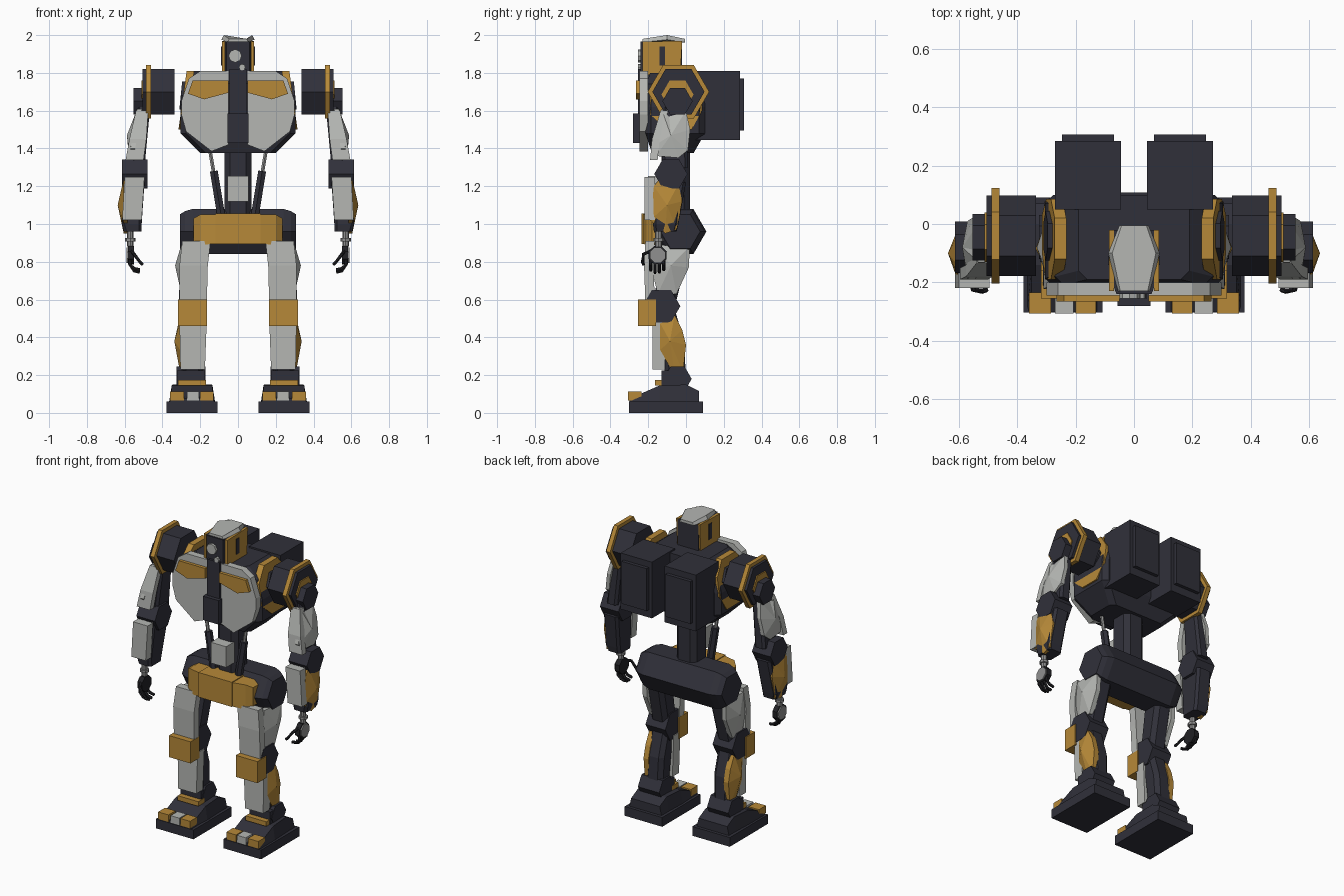
import bpy, bmesh, math
from mathutils import Vector

if "Cube" in bpy.data.objects:
    bpy.data.objects.remove(bpy.data.objects["Cube"])


def material(name, rgb):
    m = bpy.data.materials.new(name)
    m.diffuse_color = (*rgb, 1)
    m.use_nodes = True
    m.node_tree.nodes["Principled BSDF"].inputs["Base Color"].default_value = m.diffuse_color
    return m


DARK = material("dark metal", (0.030, 0.030, 0.042))
GOLD = material("gold paint", (0.47, 0.25, 0.040))
GREY = material("light grey paint", (0.46, 0.47, 0.45))
BLACK = material("black joints", (0.015, 0.015, 0.018))
STEEL = material("steel", (0.28, 0.28, 0.28))


def make(name, mat, verts, faces, mirror=False):
    bm = bmesh.new()
    vs = [bm.verts.new(v) for v in verts]
    for f in faces:
        bm.faces.new([vs[i] for i in f])
    bmesh.ops.recalc_face_normals(bm, faces=bm.faces)
    me = bpy.data.meshes.new(name)
    bm.to_mesh(me)
    bm.free()
    me.materials.append(mat)
    ob = bpy.data.objects.new(name, me)
    bpy.context.collection.objects.link(ob)
    if mirror:
        ob.modifiers.new("mirror", 'MIRROR').use_mirror_merge = False
    return ob


def loft(name, mat, rings, mirror=False):
    """Skin a list of equal-length rings and cap both ends."""
    n = len(rings[0])
    faces = [list(range(n)), [(len(rings) - 1) * n + i for i in range(n)]]
    for r in range(len(rings) - 1):
        for i in range(n):
            j = (i + 1) % n
            faces.append([r * n + i, r * n + j, (r + 1) * n + j, (r + 1) * n + i])
    return make(name, mat, [v for ring in rings for v in ring], faces, mirror)


def place(axis, p, t, lean=0, z0=0):
    if axis == 'x':
        return (t + lean * (p[1] - z0), p[0], p[1])
    return (p[0], t, p[1]) if axis == 'y' else (p[0], p[1], t)


def prism(name, mat, axis, poly, a, b, mirror=False, lean=0, z0=0):
    return loft(name, mat, [[place(axis, p, t, lean, z0) for p in poly] for t in (a, b)], mirror)


def box(name, mat, x, y, z, mirror=False):
    return prism(name, mat, 'z', [(x[0], y[0]), (x[1], y[0]), (x[1], y[1]), (x[0], y[1])], *z, mirror)


def ngon(c, r, n=6, turn=0):
    return [(c[0] + r * math.cos(turn + i * math.tau / n),
             c[1] + r * math.sin(turn + i * math.tau / n)) for i in range(n)]


def rod(name, mat, pts, r, mirror=True, n=6):
    rings = []
    for i, p in enumerate(pts):
        d = Vector(pts[min(i + 1, len(pts) - 1)]) - Vector(pts[max(i - 1, 0)])
        q = d.to_track_quat('Z', 'Y')
        rings.append([Vector(p) + q @ Vector((*c, 0)) for c in ngon((0, 0), r, n)])
    return loft(name, mat, rings, mirror)


def slabs(name, mat, sections, c=0.0, mirror=False):
    """Loft of chamfered rectangles: (z, x0, x1, y0, y1)."""
    rings = []
    for z, x0, x1, y0, y1 in sections:
        rings.append([(x0 + c, y0, z), (x1 - c, y0, z), (x1, y0 + c, z), (x1, y1 - c, z),
                      (x1 - c, y1, z), (x0 + c, y1, z), (x0, y1 - c, z), (x0, y0 + c, z)])
    return loft(name, mat, rings, mirror)


def shell(name, mat, outline, inner, rim, peak, lean=0, z0=0):
    """Faceted outer armour: outline in (y, z) rising to a peak point."""
    n = len(outline)
    vs = [place('x', p, t, lean, z0) for t in (inner, rim) for p in outline] + [peak]
    fs = [list(range(n))]
    for i in range(n):
        j = (i + 1) % n
        fs += [[i, j, n + j, n + i], [n + i, n + j, 2 * n]]
    return make(name, mat, vs, fs, True)


# Head
prism("head_core", DARK, 'z', [(-.06, -.24), (.06, -.24), (.075, -.2), (.075, -.02), (-.075, -.02), (-.075, -.2)], 1.74, 1.965)
prism("head_side", GOLD, 'x', [(-.23, 1.79), (-.03, 1.79), (-.02, 1.97), (-.23, 1.965)], .068, .085, True)
box("head_slot", DARK, (.08, .089), (-.14, -.11), (1.84, 1.94), True)
cap = [(-.055, -.23), (.055, -.23), (.088, -.1), (.05, -.005), (-.05, -.005), (-.088, -.1)]
loft("head_cap", GREY, [[(x, y, 1.962 + (.014 if -.15 < y < -.05 else 0)) for x, y in cap],
                        [(x * .85, y, 2.0 if -.15 < y < -.05 else 1.98) for x, y in cap]])
prism("main_lens", GREY, 'y', ngon((-.015, 1.89), .035, 8), -.255, -.23)
prism("small_lens", GREY, 'y', ngon((.022, 1.83), .017, 8), -.255, -.23)

# Torso
slabs("torso", DARK, [(1.375, -.2, .2, -.18, .04), (1.48, -.305, .305, -.215, .1), (1.62, -.305, .305, -.215, .1),
                      (1.74, -.27, .27, -.21, .1), (1.80, -.19, .19, -.19, .1)], .03)
prism("chest_plate", GREY, 'y', [(.05, 1.81), (.2, 1.81), (.26, 1.77), (.30, 1.65), (.30, 1.58),
                                 (.275, 1.49), (.14, 1.385), (.05, 1.42)], -.245, -.2, True)
prism("chest_inlay", GOLD, 'y', [(.05, 1.76), (.24, 1.76), (.265, 1.69), (.18, 1.66), (.05, 1.695)], -.265, -.24, True)
box("chest_spine", DARK, (-.045, .045), (-.255, -.18), (1.45, 1.82))
box("chest_lock", DARK, (-.056, .056), (-.28, -.2), (1.43, 1.585))
prism("torso_side_plate", GOLD, 'x', [(-.19, 1.58), (-.1, 1.50), (.03, 1.50), (.085, 1.6), (.085, 1.72), (.02, 1.81),
                                      (-.12, 1.81), (-.19, 1.72)], .25, .29, True, -.14, 1.68)
prism("torso_side_socket", DARK, 'x', ngon((-.04, 1.68), .085), .27, .303, True, -.1, 1.68)
box("backpack", DARK, (.045, .27), (.05, .285), (1.445, 1.81), True)
box("backpack_panel", DARK, (.068, .247), (.27, .307), (1.495, 1.77), True)

# Waist
slabs("waist_column", DARK, [(1.0, -.072, .072, -.13, .02), (1.42, -.072, .072, -.13, .02)], .03)
box("waist_box", GREY, (-.055, .055), (-.2, -.1), (1.12, 1.255))
rod("waist_damper", DARK, [(.09, -.12, 1.05), (.128, -.12, 1.28)], .024)
rod("waist_piston", STEEL, [(.125, -.12, 1.25), (.152, -.12, 1.41)], .011)

# Pelvis
hub = (-.03, .96)
loft("pelvis", DARK, [[(x, *p) for p in ngon(hub, r)] for x, r in
                      ((-.308, .105), (-.28, .125), (-.24, .138), (.24, .138), (.28, .125), (.308, .105))])
prism("pelvis_front", GOLD, 'y', [(-.12, .895), (.12, .895), (.12, 1.055), (-.12, 1.055)], -.235, -.1)
loft("pelvis_wing", GOLD, [[(x, f, a), (x, -.1, a), (x, -.1, b), (x, f, b)] for x, f, a, b in
                           ((.12, -.228, .895, 1.05), (.2, -.21, .89, 1.05), (.235, -.18, .91, 1.03))], True)

# Shoulders
sh = (-.04, 1.70)
prism("shoulder", DARK, 'x', ngon(sh, .138), .335, .505, True)
prism("shoulder_ring", GOLD, 'x', ngon(sh, .163), .46, .488, True)
prism("shoulder_arc", GOLD, 'x', ngon((-.045, 1.685), .085), .49, .512, True)
prism("arm_joint", DARK, 'x', ngon((-.045, 1.65), .08), .49, .553, True)

# Upper arms
slabs("upper_arm", DARK, [(1.3, .495, .57, -.13, .01), (1.62, .465, .535, -.11, .0)], .015, True)
shell("upper_arm_shell", GREY, [(-.13, 1.61), (-.09, 1.57), (0, 1.6), (.022, 1.5), (.01, 1.39), (-.04, 1.35),
                                (-.16, 1.36), (-.19, 1.4)], .51, .535, (.588, -.08, 1.47), -.17, 1.6)
loft("upper_arm_front", GREY, [[(a, y, z), (b, y, z), (b, y + .04, z), (a, y + .04, z)] for z, a, b, y in
                               ((1.34, .5, .595, -.19), (1.45, .485, .575, -.18), (1.6, .475, .54, -.135))], True)
prism("elbow", DARK, 'x', ngon((-.08, 1.265), .088), .48, .613, True)

# Forearms
slabs("forearm", DARK, [(.96, .51, .605, -.17, -.05), (1.0, .51, .615, -.175, -.04), (1.22, .495, .6, -.16, .0)], .015, True)
loft("forearm_front", GREY, [[(a, -.22, z), (b, -.22, z), (b, -.165, z), (a, -.165, z)] for z, a, b in
                             ((1.02, .51, .613), (1.25, .495, .6))], True)
shell("forearm_shell", GOLD, [(-.17, 1.2), (-.14, 1.24), (-.04, 1.21), (-.02, 1.12), (-.05, .97), (-.11, .95),
                              (-.19, 1.02)], .585, .605, (.637, -.1, 1.1))

# Hands
rod("wrist", STEEL, [(.57, -.145, .98), (.57, -.145, .88)], .018, n=8)
rod("wrist_ring", STEEL, [(.57, -.145, .925), (.57, -.145, .908)], .028, n=8)
prism("palm", BLACK, 'x', ngon((-.15, .835), .052, 8, .39), .55, .582, True)
prism("hand_plate", STEEL, 'x', ngon((-.15, .835), .044, 8, .39), .575, .59, True)
for i, tip in enumerate((.747, .736, .738, .75)):
    y = -.187 + .023 * i
    rod("finger_%d" % (i + 1), BLACK, [(.573, y, .815), (.572, y, .785), (.55, y, tip + .015), (.52, y, tip + .008)], .009)
rod("thumb", BLACK, [(.565, -.18, .86), (.55, -.225, .84), (.52, -.23, .8), (.505, -.225, .785)], .009)

# Thighs
slabs("thigh", DARK, [(.56, .18, .3, -.18, -.06), (.92, .165, .285, -.11, .03)], .025, True)
loft("thigh_front", GREY, [[(a, y, z), (b, y, z), (b, y + .05, z), (a, y + .05, z)] for z, a, b, y in
                           ((.58, .165, .31, -.215), (.78, .16, .31, -.222), (.91, .145, .295, -.215))], True)
shell("thigh_shell", GREY, [(-.16, .89), (.02, .88), (.015, .77), (-.05, .63), (-.15, .63), (-.18, .75)],
      .27, .30, (.333, -.08, .78))

# Knees
prism("knee", DARK, 'x', ngon((-.13, .565), .1), .17, .312, True)
box("knee_pad", GOLD, (.163, .318), (-.255, -.16), (.46, .6), True)

# Shins
slabs("shin", DARK, [(.18, .185, .3, -.11, .0), (.38, .18, .3, -.13, -.01), (.55, .18, .3, -.16, -.06)], .025, True)
prism("shin_front", GREY, 'y', [(.175, .23), (.305, .23), (.31, .5), (.165, .5)], -.178, -.11, True)
shell("shin_shell", GOLD, [(-.145, .49), (-.06, .52), (-.02, .44), (.0, .36), (-.015, .215), (-.06, .205), (-.14, .33)],
      .27, .305, (.337, -.085, .38))

# Feet
prism("ankle", DARK, 'x', ngon((-.045, .18), .075), .172, .325, True)
box("ankle_front", DARK, (.175, .322), (-.13, -.05), (.14, .225), True)
box("ankle_strip", GOLD, (.17, .318), (-.165, -.1), (.145, .175), True)
box("sole", DARK, (.108, .378), (-.303, .09), (0, .06), True)
loft("foot_top", DARK, [[(a, y, .05), (b, y, .05), (b - .015, y, h), (a + .015, y, h)] for y, a, b, h in
                        ((-.30, .12, .366, .075), (-.14, .12, .366, .145), (.0, .125, .36, .15), (.07, .125, .36, .115))], True)
for name, mat, a, b in (("toe_inner", GOLD, .13, .2), ("toe_middle", GREY, .207, .27), ("toe_outer", GOLD, .285, .36)):
    box(name, mat, (a, b), (-.306, -.235), (.065, .112), True)
